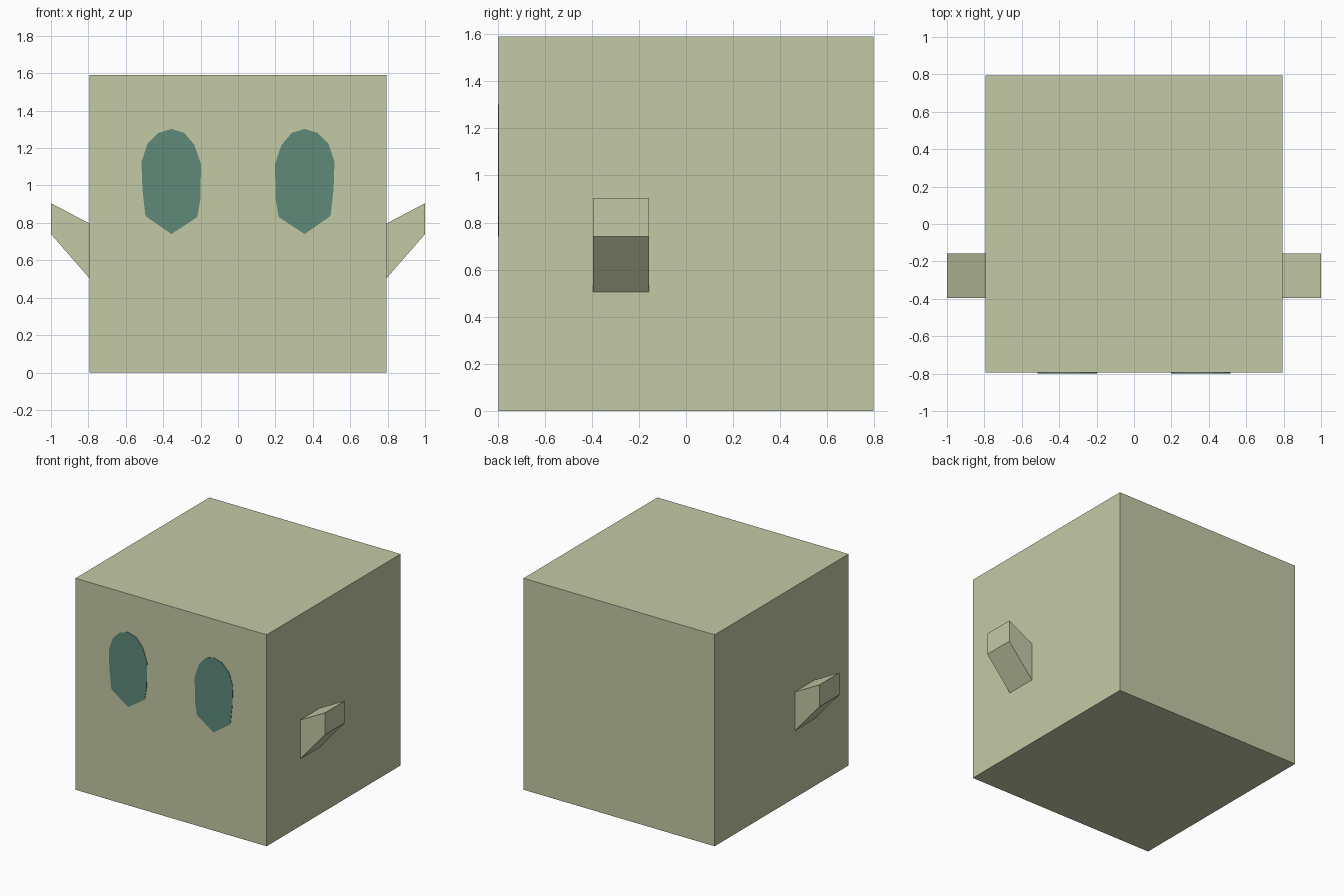
import bpy
import bmesh

if "Cube" in bpy.data.objects:
    bpy.data.objects.remove(bpy.data.objects["Cube"])

H = 0.795  # half the cube's side


def material(name, rgb):
    m = bpy.data.materials.new(name)
    m.diffuse_color = (*rgb, 1.0)
    m.use_nodes = True
    m.node_tree.nodes["Principled BSDF"].inputs["Base Color"].default_value = m.diffuse_color
    return m


SAGE = material("pale_sage", (0.552, 0.591, 0.381))
TEAL = material("dark_teal", (0.114, 0.254, 0.195))


def prism(name, profile, y0, y1, mat):
    """Extrude an (x, z) profile from y0 to y1."""
    bm = bmesh.new()
    face = bm.faces.new([bm.verts.new((x, y0, z)) for x, z in profile])
    ext = bmesh.ops.extrude_face_region(bm, geom=[face])
    verts = [g for g in ext["geom"] if isinstance(g, bmesh.types.BMVert)]
    bmesh.ops.translate(bm, verts=verts, vec=(0, y1 - y0, 0))
    bmesh.ops.recalc_face_normals(bm, faces=bm.faces)
    mesh = bpy.data.meshes.new(name)
    bm.to_mesh(mesh)
    bm.free()
    mesh.materials.append(mat)
    obj = bpy.data.objects.new(name, mesh)
    bpy.context.collection.objects.link(obj)
    return obj


# Cube body
prism("body", [(-H, 0), (H, 0), (H, 2 * H), (-H, 2 * H)], -H, H, SAGE)

# Profiles for the right-hand side, mirrored for the left
ARM = [(H, 0.505), (1.0, 0.74), (1.0, 0.905), (H, 0.797)]
EYE = [(0.356, 1.302), (0.426, 1.281), (0.484, 1.222), (0.516, 1.126),
       (0.511, 0.98), (0.495, 0.837), (0.356, 0.74), (0.217, 0.832),
       (0.201, 0.93), (0.198, 1.115), (0.233, 1.217), (0.287, 1.281)]

for side, s in (("right", 1), ("left", -1)):
    # Stubby raised arm
    prism(f"{side}_arm", [(s * x, z) for x, z in ARM], -0.395, -0.157, SAGE)
    # Eye, a thin plate on the front
    prism(f"{side}_eye", [(s * x, z) for x, z in EYE], -H - 0.003, -H + 0.003, TEAL)
